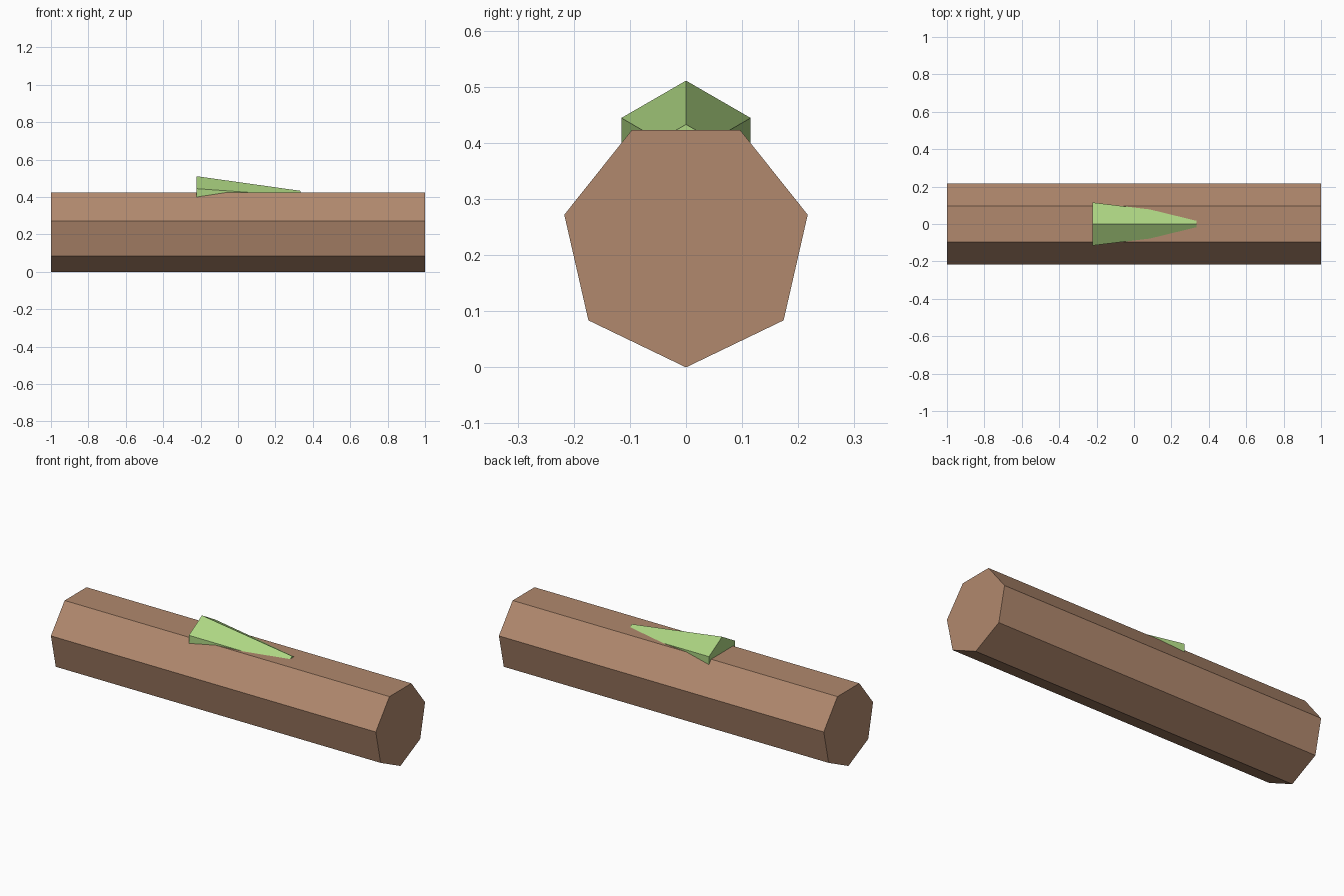
import bpy
import math

if "Cube" in bpy.data.objects:
    bpy.data.objects.remove(bpy.data.objects["Cube"])


def material(name, rgb):
    m = bpy.data.materials.new(name)
    m.diffuse_color = (*rgb, 1.0)
    m.use_nodes = True
    m.node_tree.nodes["Principled BSDF"].inputs["Base Color"].default_value = m.diffuse_color
    return m


def prism(name, sides, x0, x1, r0, r1, z, first_angle, mat):
    """Closed, flat-faced tapered prism running along x."""
    verts = []
    for x, r in ((x0, r0), (x1, r1)):
        for i in range(sides):
            a = first_angle + 2 * math.pi * i / sides
            verts.append((x, r * math.cos(a), z + r * math.sin(a)))
    faces = [tuple(reversed(range(sides))), tuple(range(sides, 2 * sides))]
    for i in range(sides):
        j = (i + 1) % sides
        faces.append((i, j, sides + j, sides + i))
    mesh = bpy.data.meshes.new(name)
    mesh.from_pydata(verts, [], faces)
    mesh.materials.append(mat)
    obj = bpy.data.objects.new(name, mesh)
    bpy.context.collection.objects.link(obj)
    return obj


bark = material("bark_brown", (0.44, 0.25, 0.155))
leaf = material("leaf_green", (0.42, 0.67, 0.225))

# Seven-sided log with a corner pointing down
prism("log", 7, -1.0, 1.0, 0.2225, 0.2225, 0.2225, -math.pi / 2, bark)

# Tapered six-sided sprout sunk into the top of the log
prism("sprout", 6, -0.222, 0.333, 0.133, 0.055, 0.378, math.pi / 2, leaf)
